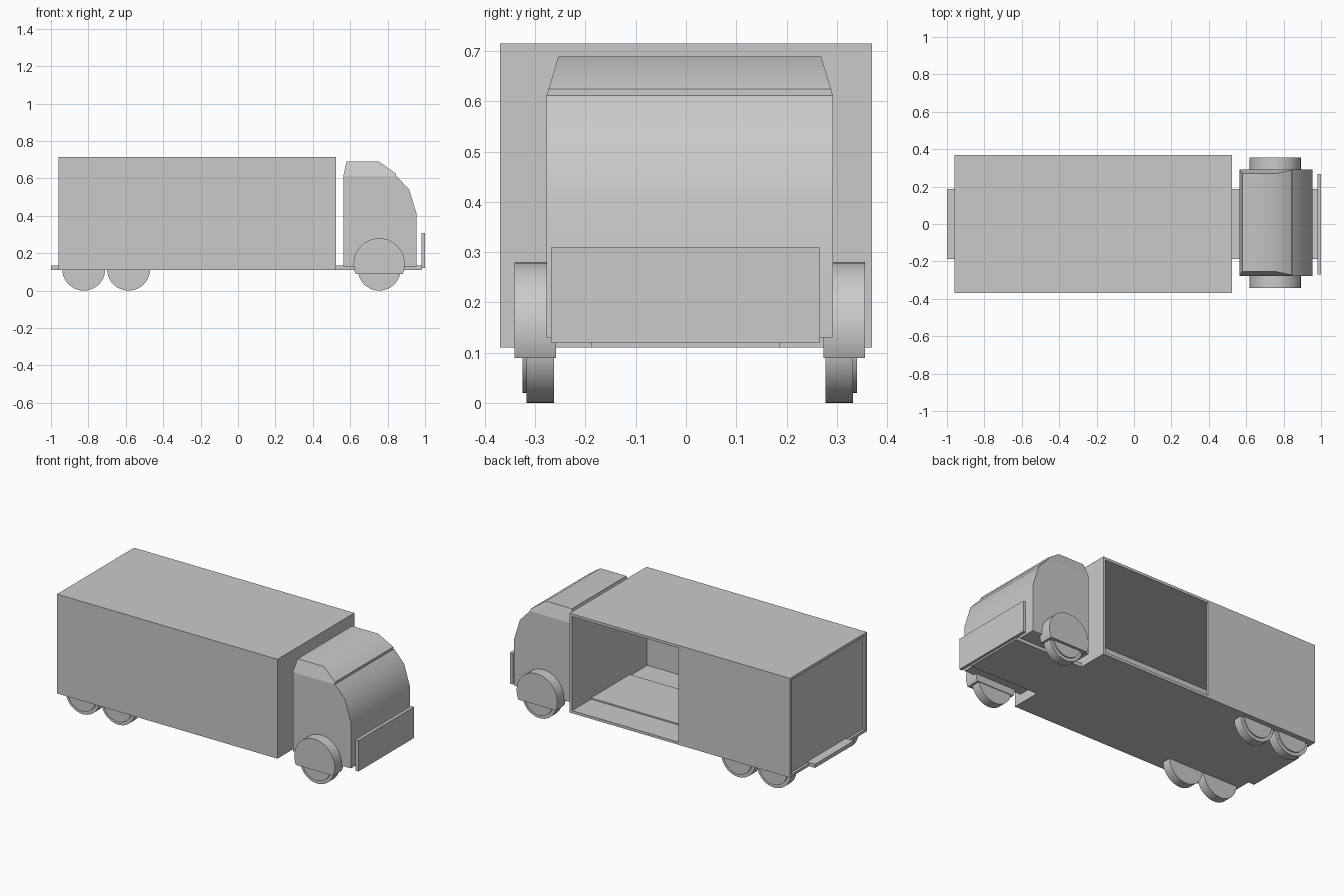
import bpy, bmesh, math
from mathutils import Vector, Matrix

cube = bpy.data.objects.get("Cube")
if cube:
    bpy.data.objects.remove(cube, do_unlink=True)

GREY = (0.59, 0.59, 0.59, 1.0)
paint = bpy.data.materials.new("plain_grey")
paint.use_nodes = True
paint.diffuse_color = GREY
paint.node_tree.nodes["Principled BSDF"].inputs["Base Color"].default_value = GREY

CAB_Y = 0.0075  # centre line of cab and wheels


def finish(name, bm, smooth=None):
    bmesh.ops.recalc_face_normals(bm, faces=bm.faces)
    mesh = bpy.data.meshes.new(name)
    bm.to_mesh(mesh)
    bm.free()
    mesh.materials.append(paint)
    obj = bpy.data.objects.new(name, mesh)
    bpy.context.collection.objects.link(obj)
    if smooth:
        bpy.ops.object.select_all(action='DESELECT')
        obj.select_set(True)
        bpy.context.view_layer.objects.active = obj
        bpy.ops.object.shade_smooth_by_angle(angle=math.radians(smooth))
    return obj


def box(name, x, y, z):
    bm = bmesh.new()
    bmesh.ops.create_cube(bm, size=1)
    for v in bm.verts:
        v.co = [lo + (c + 0.5) * (hi - lo) for c, (lo, hi) in zip(v.co, (x, y, z))]
    return finish(name, bm)


def add_disc(bm, radius, x, z, y0, y1):
    turn = Matrix.Translation((x, (y0 + y1) / 2, z)) @ Matrix.Rotation(math.pi / 2, 4, 'X')
    bmesh.ops.create_cone(bm, cap_ends=True, segments=40, radius1=radius,
                          radius2=radius, depth=abs(y1 - y0), matrix=turn)


def extrude_profile(name, profile, half_width, smooth):
    """Side profile (x, z) swept across y; half_width(z) gives the taper."""
    bm = bmesh.new()
    rings = [[bm.verts.new((x, CAB_Y + s * half_width(z), z)) for x, z in profile]
             for s in (-1, 1)]
    for ring in rings:
        bm.faces.new(ring)
    n = len(profile)
    for i in range(n):
        j = (i + 1) % n
        bm.faces.new((rings[0][i], rings[0][j], rings[1][j], rings[1][i]))
    return finish(name, bm, smooth)


# Cargo box: hollow shell, side doorway and recessed rear door
cargo = box("cargo_box", (-0.96, 0.525), (-0.37, 0.37), (0.11, 0.715))
cutters = [
    box("cavity_cutter", (-0.925, 0.51), (-0.355, 0.355), (0.125, 0.70)),
    box("doorway_cutter", (-0.21, 0.509), (0.30, 0.42), (0.126, 0.699)),
    box("rear_recess_cutter", (-1.02, -0.945), (-0.354, 0.354), (0.126, 0.699)),
]
for cutter in cutters:
    cutter.hide_render = True
    mod = cargo.modifiers.new("cut", 'BOOLEAN')
    mod.operation = 'DIFFERENCE'
    mod.solver = 'EXACT'
    mod.object = cutter
bpy.context.view_layer.update()
evaluated = cargo.evaluated_get(bpy.context.evaluated_depsgraph_get())
shell = bpy.data.meshes.new_from_object(evaluated)
cargo.modifiers.clear()
cargo.data = shell
for cutter in cutters:
    bpy.data.objects.remove(cutter, do_unlink=True)

# Chassis and front bumper
box("chassis", (-1.0, 0.985), (-0.188, 0.186), (0.11, 0.133))
box("front_bumper", (0.98, 1.0), (-0.269, 0.267), (0.12, 0.309))

# Cab body with rounded nose
extrude_profile("cab_body",
                [(0.563, 0.13), (0.563, 0.612), (0.848, 0.612), (0.915, 0.54),
                 (0.955, 0.41), (0.955, 0.13)],
                lambda z: 0.2845, 30)

# Cab roof with sides leaning inwards
extrude_profile("cab_roof",
                [(0.563, 0.612), (0.58, 0.689), (0.755, 0.689),
                 (0.845, 0.625), (0.845, 0.612)],
                lambda z: 0.2845 - 0.023 * (z - 0.612) / 0.077, 40)

# Wheels with raised hubs, and front fenders
for side, s in (("left", 1), ("right", -1)):
    for label, x in (("front", 0.755), ("middle", -0.585), ("rear", -0.825)):
        bm = bmesh.new()
        add_disc(bm, 0.115, x, 0.115, CAB_Y + s * 0.27, CAB_Y + s * 0.325)
        add_disc(bm, 0.095, x, 0.115, CAB_Y + s * 0.30, CAB_Y + s * 0.333)
        finish(f"{label}_wheel_{side}", bm, 30)
    bm = bmesh.new()
    add_disc(bm, 0.137, 0.755, 0.143, CAB_Y + s * 0.266, CAB_Y + s * 0.349)
    cut = bmesh.ops.bisect_plane(bm, geom=bm.verts[:] + bm.edges[:] + bm.faces[:],
                                 plane_co=Vector((0, 0, 0.089)),
                                 plane_no=Vector((0, 0, -1)), clear_outer=True)
    rim = [e for e in cut["geom_cut"] if isinstance(e, bmesh.types.BMEdge)]
    bmesh.ops.holes_fill(bm, edges=rim)
    finish(f"front_fender_{side}", bm, 30)
